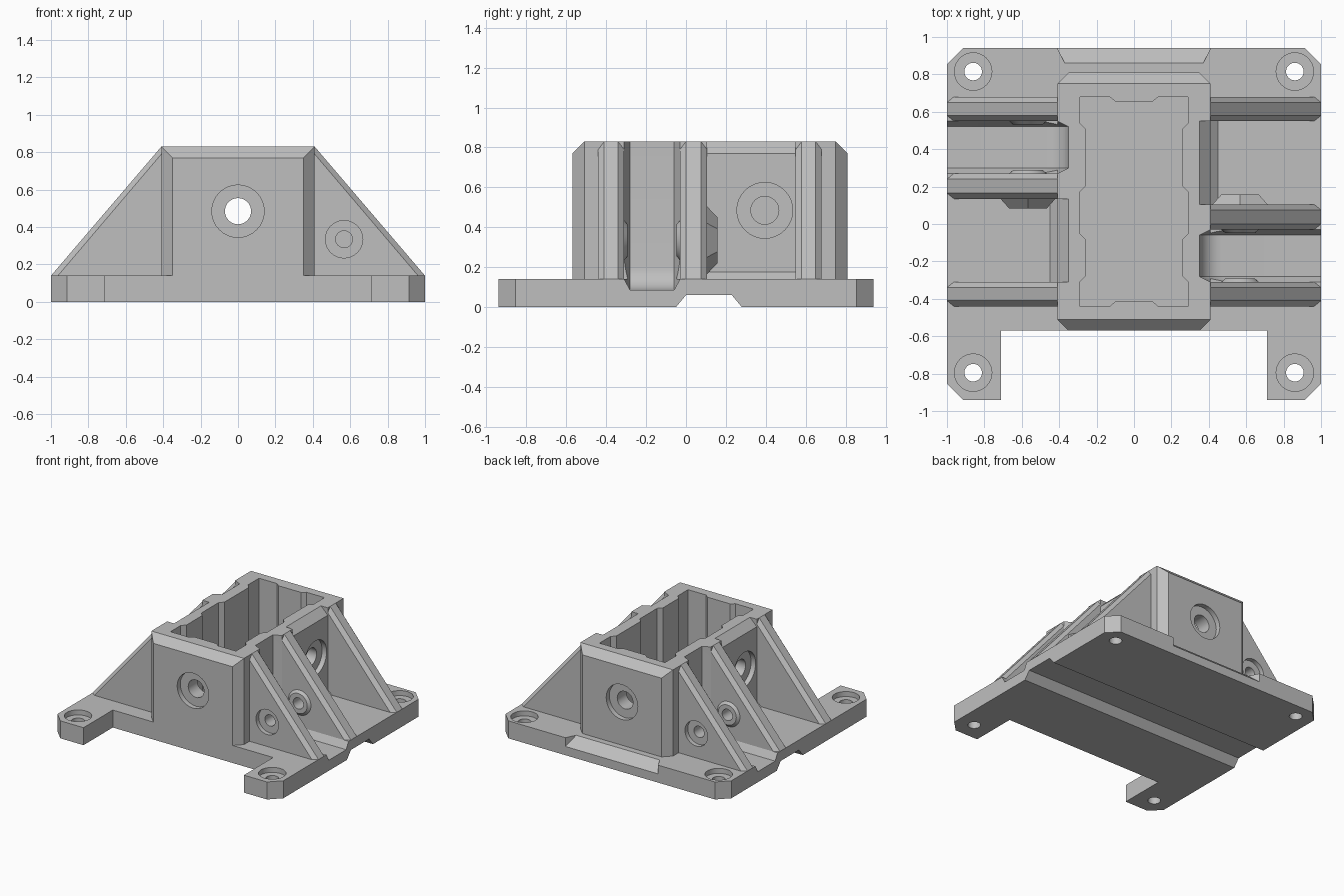
import bpy, bmesh
from math import sin, cos, pi, radians
from mathutils import Vector

if "Cube" in bpy.data.objects:
    bpy.data.objects.remove(bpy.data.objects["Cube"])

GREY = (0.52, 0.52, 0.52, 1)
mat = bpy.data.materials.new("plain_grey")
mat.use_nodes = True
mat.diffuse_color = GREY
mat.node_tree.nodes["Principled BSDF"].inputs["Base Color"].default_value = GREY

MID = 0.12      # y of the tower's vertical symmetry axis
DECK = 0.14     # top of the base plate
TOP = 0.83      # top of the tower
parts = []


def loft(name, loops, part=True):
    """Skin closed loops of equal length and cap both ends."""
    bm = bmesh.new()
    rows = [[bm.verts.new(p) for p in loop] for loop in loops]
    n = len(rows[0])
    for a, b in zip(rows, rows[1:]):
        for i in range(n):
            j = (i + 1) % n
            bm.faces.new((a[i], a[j], b[j], b[i]))
    bm.faces.new(rows[0])
    bm.faces.new(rows[-1])
    bmesh.ops.remove_doubles(bm, verts=bm.verts, dist=1e-5)
    bmesh.ops.recalc_face_normals(bm, faces=bm.faces)
    mesh = bpy.data.meshes.new(name)
    bm.to_mesh(mesh)
    bm.free()
    mesh.materials.append(mat)
    obj = bpy.data.objects.new(name, mesh)
    bpy.context.collection.objects.link(obj)
    if part:
        parts.append(obj)
    else:
        obj.hide_render = True
    return obj


def turn(p, s):
    """Half turn about the tower axis when s is -1."""
    return (s * p[0], MID + s * (p[1] - MID), p[2])


def flat(points, z):
    return [(x, y, z) for x, y in points]


def upright(points, y, s=1):
    return [turn((x, y, z), s) for x, z in points]


def lathe(name, start, axis, steps, n=32, s=1, part=False):
    """Round (or n-sided) solid from (distance, radius) steps along an axis."""
    axis = Vector(axis)
    side = Vector((1, 0, 0)) if axis.z else axis.cross((0, 0, 1))
    up = Vector((0, 1, 0)) if axis.z else Vector((0, 0, 1))
    loops = []
    for t, r in steps:
        c = Vector(start) + axis * t
        loops.append([turn(c + r * (sin(2 * pi * k / n) * side + cos(2 * pi * k / n) * up), s)
                      for k in range(n)])
    return loft(name, loops, part)


def cut(target, *cutters):
    bpy.context.view_layer.objects.active = target
    for c in cutters:
        mod = target.modifiers.new("cut", 'BOOLEAN')
        mod.operation, mod.solver, mod.object = 'DIFFERENCE', 'EXACT', c
        bpy.ops.object.modifier_apply(modifier=mod.name)


# Base plate with clipped corners and a front notch
half = [(0.71, -0.57), (0.71, -0.94), (0.915, -0.94), (1, -0.855), (1, 0.855), (0.915, 0.94)]
outline = half + [(-x, y) for x, y in reversed(half)]
base = loft("base_plate", [flat(outline, 0), flat(outline, DECK)])

# Groove under the plate, wedge in the back edge, corner screw holes
groove = [(-0.07, -0.02), (-0.05, 0), (0.0, 0.06), (0.23, 0.06), (0.28, 0), (0.30, -0.02)]
base_cuts = [loft("groove_cutter", [[(x, y, z) for y, z in groove] for x in (-1.2, 1.2)], False)]
base_cuts.append(loft("back_edge_cutter", [
    [(-0.37, 0.86, DECK), (0.37, 0.86, DECK), (0.37, 0.86, 0.2), (-0.37, 0.86, 0.2)],
    [(-0.41, 0.94, 0.07), (0.41, 0.94, 0.07), (0.41, 0.94, 0.2), (-0.41, 0.94, 0.2)],
    [(-0.41, 0.99, 0.03), (0.41, 0.99, 0.03), (0.41, 0.99, 0.2), (-0.41, 0.99, 0.2)]], False))
for x in (-0.86, 0.86):
    for y in (-0.795, 0.815):
        base_cuts.append(lathe("screw_cutter", (x, y, 0.2), (0, 0, -1),
                               [(0, 0.1), (0.1, 0.1), (0.1, 0.047), (0.25, 0.047)]))

# Tower: clipped corners below, sloped front and back rims on top
FRONT, BACK, W, C = -0.57, 0.81, 0.41, 0.06


def octagon(inset, y_in):
    return [(-inset, FRONT + y_in), (inset, FRONT + y_in), (W, FRONT + C), (W, BACK - C),
            (inset, BACK - y_in), (-inset, BACK - y_in), (-W, BACK - C), (-W, FRONT + C)]


rim = octagon(W, C)
body = octagon(W - C, 0)
tower = loft("tower", [flat(body, DECK), flat(body, TOP - C), flat(rim, TOP)])

# Cavity with shallow raised strips on its walls
right = [(0.13, -0.44), (0.29, -0.44), (0.29, -0.31), (0.26, -0.28), (0.26, -0.08), (0.29, -0.05),
         (0.29, 0.17), (0.26, 0.20), (0.26, 0.51), (0.29, 0.54), (0.29, 0.68), (0.13, 0.68), (0.1, 0.655)]
cavity = right + [(-0.1, 0.655)] + [(-x, y) for x, y in reversed(right[:-1])]
cavity += [(-0.1, -0.415), (0.1, -0.415)]
tower_cuts = [loft("cavity_cutter", [flat(cavity, 0.1), flat(cavity, 0.9)], False)]

# Counterbored holes in the front and back walls
BORE = [(-0.05, 0.14), (0.04, 0.14), (0.04, 0.07), (0.22, 0.07)]
HOLE_Z = 0.485
tower_cuts.append(lathe("front_bore_cutter", (0, FRONT, HOLE_Z), (0, 1, 0), BORE))
tower_cuts.append(lathe("back_bore_cutter", (0, BACK, HOLE_Z), (0, -1, 0), BORE))

# Both sides carry the same features, half a turn apart
RIBS = {"outer": (-0.44, -0.31), "middle": (-0.03, 0.105), "inner": (0.55, 0.68)}
SCREW = (0.567, 0.335)


def rib_profile(drop, back):
    return [(W, DECK), (W, TOP - drop), (1 - back, DECK)]


def channel_profile(lift):
    arc = [(0.35 + 0.12 * (1 - cos(a)), 0.085 + 0.12 * (1 - sin(a)))
           for a in (k * pi / 16 for k in range(9))]
    pts = [(0.35, 0.95)] + arc + [(1.2, 0.085), (1.2, 0.95)]
    return [(x + lift, z + lift * 0.92) for x, z in pts]


for s, side in ((1, "left"), (-1, "right")):
    # Sloped ribs with chamfered edges
    ribs = {}
    for key, (y0, y1) in RIBS.items():
        edge, crest = rib_profile(0.04, 0.037), rib_profile(0, 0)
        ribs[key] = loft(f"{side}_{key}_rib", [
            upright(edge, y0, s), upright(crest, y0 + 0.03, s),
            upright(crest, y1 - 0.03, s), upright(edge, y1, s)])

    # Rounded channel between two ribs, cut into plate and tower
    deep, shallow = channel_profile(0), channel_profile(0.06)
    channel = loft(f"{side}_channel_cutter", [
        upright(shallow, -0.31, s), upright(deep, -0.28, s),
        upright(deep, -0.06, s), upright(shallow, -0.03, s)], False)
    base_cuts.append(channel)
    tower_cuts.append(channel)

    # Wide bay: sloped rim, foot wedge and counterbored hole
    slope = [(W - C, TOP), (W - C, 0.9), (0.5, 0.9), (0.5, TOP - C), (W, TOP - C)]
    tower_cuts.append(loft(f"{side}_rim_cutter", [
        upright(slope, y, s) for y in (0.105, 0.55)], False))
    wedge = [(W, DECK), (W + 0.04, DECK), (W, DECK + 0.035)]
    loft(f"{side}_foot_wedge", [upright(wedge, y, s) for y in (0.105, 0.55)])
    tower_cuts.append(lathe(f"{side}_bore_cutter", (W, 0.395, HOLE_Z), (-1, 0, 0), BORE, s=s))

    # Cross screw: six-sided boss and tapered collars around its hole
    x, z = SCREW
    boss = lathe(f"{side}_nut_boss", (x, 0.105, z), (0, 1, 0), [(0, 0.17), (0.053, 0.115)], 6, s, True)
    collar_a = lathe(f"{side}_middle_collar", (x, -0.03, z), (0, -1, 0),
                     [(0, 0.1), (0.018, 0.08)], s=s, part=True)
    collar_b = lathe(f"{side}_outer_collar", (x, -0.31, z), (0, 1, 0),
                     [(0, 0.1), (0.018, 0.08)], s=s, part=True)
    drill = lathe(f"{side}_drill_cutter", (x, -0.44, z), (0, 1, 0),
                  [(-0.1, 0.1), (0.035, 0.1), (0.035, 0.045), (0.75, 0.045)], s=s)
    for obj in (ribs["outer"], ribs["middle"], boss, collar_a, collar_b):
        cut(obj, drill)
    bpy.data.objects.remove(drill)

cut(base, *base_cuts)
cut(tower, *tower_cuts)
for c in set(base_cuts + tower_cuts):
    bpy.data.objects.remove(c)

# Smooth the round holes, keep edges sharp
for obj in bpy.context.selected_objects:
    obj.select_set(False)
for obj in parts:
    obj.select_set(True)
bpy.context.view_layer.objects.active = tower
bpy.ops.object.shade_smooth_by_angle(angle=radians(25))
